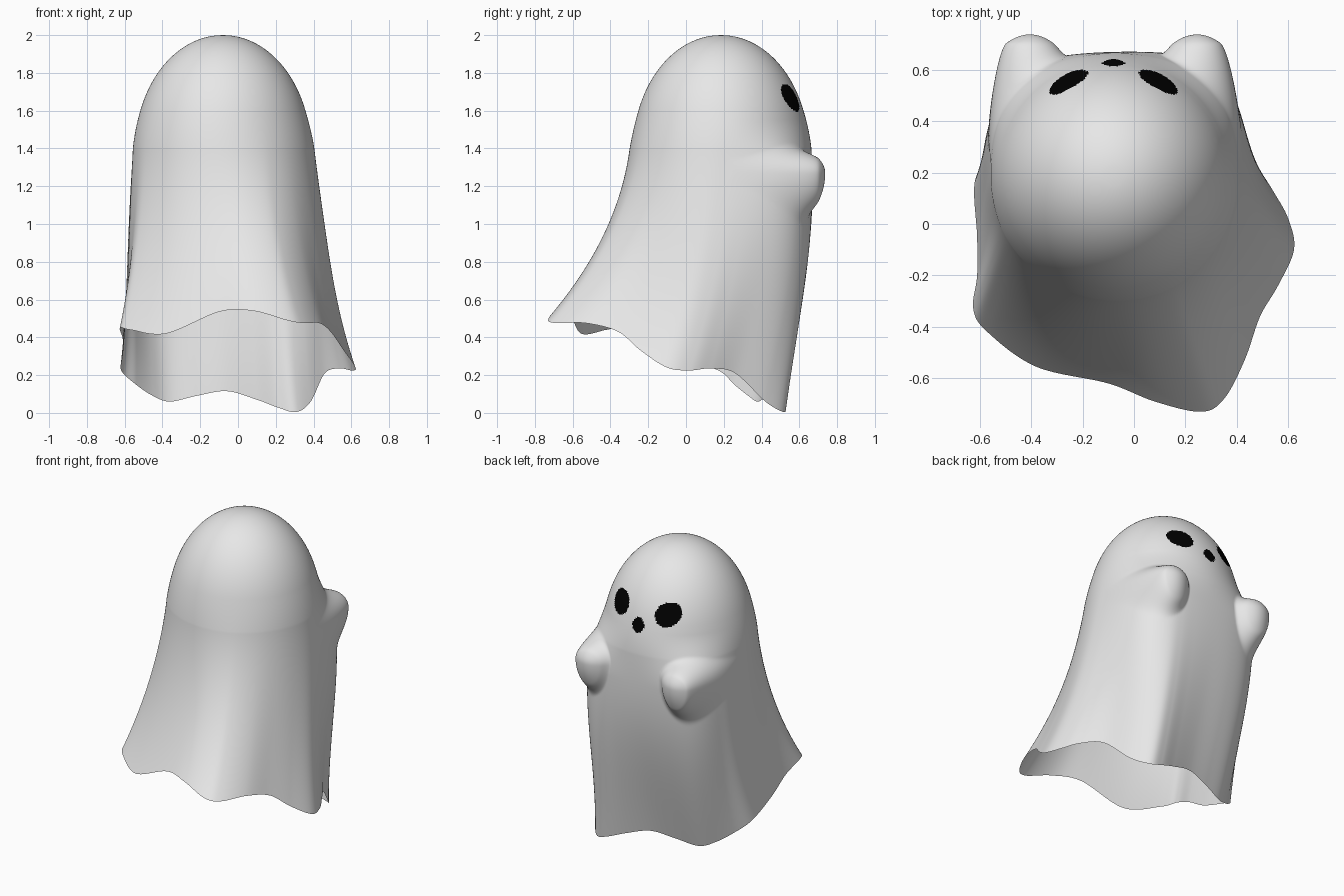
import bpy, bmesh, math
from mathutils import Vector

if "Cube" in bpy.data.objects:
    bpy.data.objects.remove(bpy.data.objects["Cube"])

N_AROUND, N_DOME, N_SKIRT = 390, 70, 130
HEAD = Vector((-0.08, 0.185))          # vertical axis of the head
HEM_C = Vector((-0.05, -0.05))         # middle of the hem outline
Z_BLEND = 1.6                          # the skirt starts to spread here

# Hem outline: x, y, z of the fold crests and valleys
HEM = [Vector(p) for p in (
    (.622, -.10, .24), (.60, .02, .225), (.54, .13, .235), (.46, .26, .21),
    (.385, .42, .06), (.31, .515, .005), (.22, .525, .025), (.10, .50, .07),
    (-.06, .465, .115), (-.22, .425, .09), (-.36, .38, .06), (-.45, .33, .09),
    (-.54, .255, .15), (-.618, .17, .225), (-.61, -.05, .30), (-.61, -.20, .39),
    (-.625, -.33, .45), (-.57, -.42, .44), (-.38, -.555, .42), (-.10, -.62, .535),
    (.08, -.69, .54), (.26, -.73, .49), (.35, -.68, .475), (.43, -.53, .475),
    (.49, -.36, .43), (.56, -.24, .33))]


def spline(pts, u):
    """Smooth closed curve through pts, u counted in segments."""
    i, n = int(u), len(pts)
    f = u - i
    a, b, c, d = (pts[(i + k) % n] for k in (-1, 0, 1, 2))
    return 0.5 * (2 * b + (c - a) * f + (2 * a - 5 * b + 4 * c - d) * f * f
                  + (3 * b - a - 3 * c + d) * f ** 3)


def smooth(a, b, x):
    t = min(max((x - a) / (b - a), 0), 1)
    return t * t * (3 - 2 * t)


def head_radius(z):
    """Rounded dome that runs into a straight column."""
    h = min(2.0 - z, 0.6)
    return 0.462 * math.sqrt(max(0, 1 - ((0.6 - h) / 0.6) ** 2)) + 0.008 * (h / 0.6) ** 4


def body_point(a, h, z):
    """Point of the sheet at angle a and height z above hem point h."""
    out = Vector((math.cos(a), math.sin(a)))
    r = head_radius(z)
    if out.y > 0:                      # squarer chest between the arms
        square = (out.x ** 4 + out.y ** 4) ** -0.25
        r *= 1 + (square - 1) * 0.85 * smooth(1.55, 1.2, z)
    p = HEAD + r * out
    s = max(0, (Z_BLEND - z) / (Z_BLEND - h.z))
    p = p.lerp(h.xy, s * s)
    bulge = 0.018 + 0.017 * out.y + 0.006 * out.x
    p += out * bulge * math.sin(math.pi * min(s, 1) ** 0.8) ** 2
    return raise_arms(Vector((p.x, p.y, z)))


def raise_arms(p):
    """Push the cloth towards +y where the two arms lift it."""
    if p.y < 0.22:
        return p
    for side in (-1, 1):
        dx = p.x - (HEAD.x + side * 0.325)
        dz = p.z - 1.27
        q = math.hypot(dx / 0.18, dz / (0.15 if dz > 0 else 0.29))
        target = 0.737 - 0.13 * q * q
        if target > p.y:
            p.y += (target - p.y) * (1 - smooth(0.5, 1.05, q))
    return p


def is_face_mark(c):
    """Two round eyes and a small mouth on the +y side of the head."""
    if c.y < 0.3:
        return False
    x = c.x - HEAD.x
    eye = math.hypot((abs(x) - 0.174) / 0.075, (c.z - 1.668) / 0.073) < 1
    mouth = math.hypot(x / 0.043, (c.z - 1.58) / 0.046) < 1
    return eye or mouth


def material(name, rgb):
    m = bpy.data.materials.new(name)
    m.diffuse_color = (*rgb, 1)
    m.use_nodes = True
    m.node_tree.nodes["Principled BSDF"].inputs["Base Color"].default_value = m.diffuse_color
    return m


# Sheet: rings from the crown down to the hem
bm = bmesh.new()
hem = [spline(HEM, k * len(HEM) / N_AROUND) for k in range(N_AROUND)]
for h in hem:
    h.z = max(h.z, 0)
angles = [math.atan2(h.y - HEM_C.y, h.x - HEM_C.x) for h in hem]
rings = []
for j in range(1, N_DOME + 1):         # dome, closer rings at the crown
    t = j / N_DOME
    z = 2.0 - (2.0 - Z_BLEND) * (0.35 * t + 0.65 * t * t)
    rings.append([bm.verts.new(body_point(a, h, z)) for a, h in zip(angles, hem)])
for j in range(1, N_SKIRT + 1):        # skirt, ending on the wavy hem
    t = j / N_SKIRT
    t = 0.5 * t + 0.5 * t * t
    rings.append([bm.verts.new(body_point(a, h, Z_BLEND + (h.z - Z_BLEND) * t))
                  for a, h in zip(angles, hem)])

crown = bm.verts.new((HEAD.x, HEAD.y, 2.0))
for k in range(N_AROUND):
    n = (k + 1) % N_AROUND
    bm.faces.new((crown, rings[0][k], rings[0][n]))
    for up, low in zip(rings, rings[1:]):
        bm.faces.new((up[k], low[k], low[n], up[n]))

# Eyes and mouth are coloured faces of the sheet
for f in bm.faces:
    f.smooth = True
    f.material_index = int(is_face_mark(f.calc_center_median()))

mesh = bpy.data.meshes.new("ghost_sheet")
bm.to_mesh(mesh)
bm.free()
mesh.materials.append(material("white cloth", (0.8, 0.8, 0.8)))
mesh.materials.append(material("black face", (0.0, 0.0, 0.0)))
bpy.context.collection.objects.link(bpy.data.objects.new("ghost_sheet", mesh))
